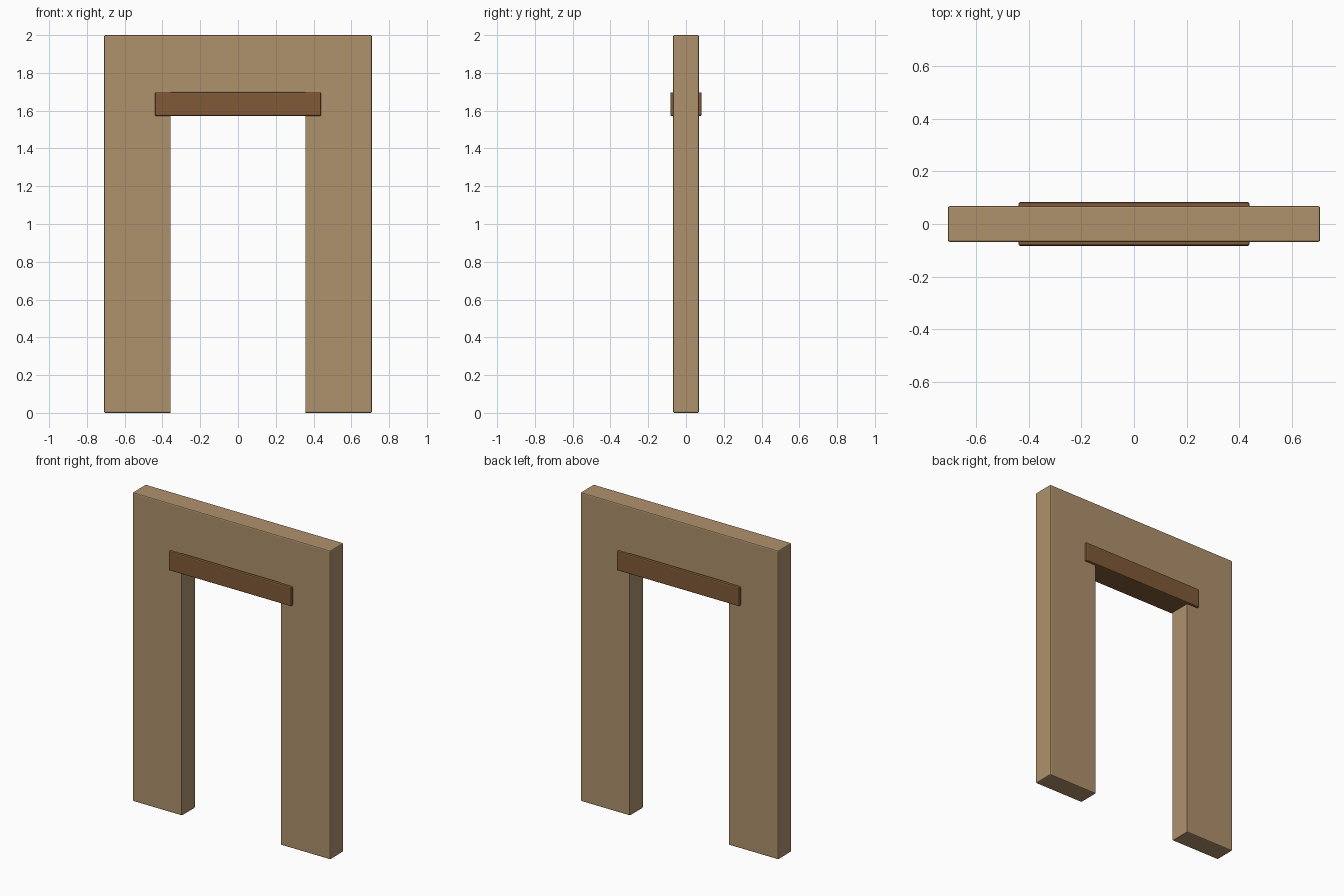
import bpy, bmesh

if "Cube" in bpy.data.objects:
    bpy.data.objects.remove(bpy.data.objects["Cube"])


def material(name, rgb):
    m = bpy.data.materials.new(name)
    m.diffuse_color = (*rgb, 1)
    m.use_nodes = True
    m.node_tree.nodes["Principled BSDF"].inputs["Base Color"].default_value = m.diffuse_color
    return m


tan = material("tan plaster", (0.43, 0.285, 0.15))
brown = material("brown wood", (0.22, 0.102, 0.04))


def box(name, x, y, z, mat, bevel, keep=lambda a, b: True):
    """Box between two limits per axis; edges passing keep() get a bevel."""
    bm = bmesh.new()
    bmesh.ops.create_cube(bm, size=1)
    for v in bm.verts:
        v.co = [lo + (c + 0.5) * (hi - lo) for c, (lo, hi) in zip(v.co, (x, y, z))]
    edges = [e for e in bm.edges if keep(e.verts[0].co, e.verts[1].co)]
    bmesh.ops.bevel(bm, geom=edges, offset=bevel, segments=2, profile=0.5, affect='EDGES')
    bmesh.ops.recalc_face_normals(bm, faces=bm.faces)
    me = bpy.data.meshes.new(name)
    bm.to_mesh(me)
    bm.free()
    me.materials.append(mat)
    ob = bpy.data.objects.new(name, me)
    bpy.context.collection.objects.link(ob)
    return ob


OUT, IN, DEPTH = 0.709, 0.357, 0.068

# Wall piers either side of the opening (sharp on the opening side)
for side, name in ((-1, "left_pier"), (1, "right_pier")):
    box(name, sorted((side * IN, side * OUT)), (-DEPTH, DEPTH), (0, 2), tan, 0.007,
        lambda a, b: not (abs(a.x) < 0.5 and abs(b.x) < 0.5))

# Wall panel over the opening, flush with the piers
box("header_panel", (-IN, IN), (-DEPTH, DEPTH), (1.695, 2), tan, 0.007,
    lambda a, b: abs(a.x - b.x) > 0.1)

# Timber lintel, slightly proud of the wall on both faces
box("lintel", (-0.44, 0.44), (-0.083, 0.083), (1.572, 1.697), brown, 0.007)
